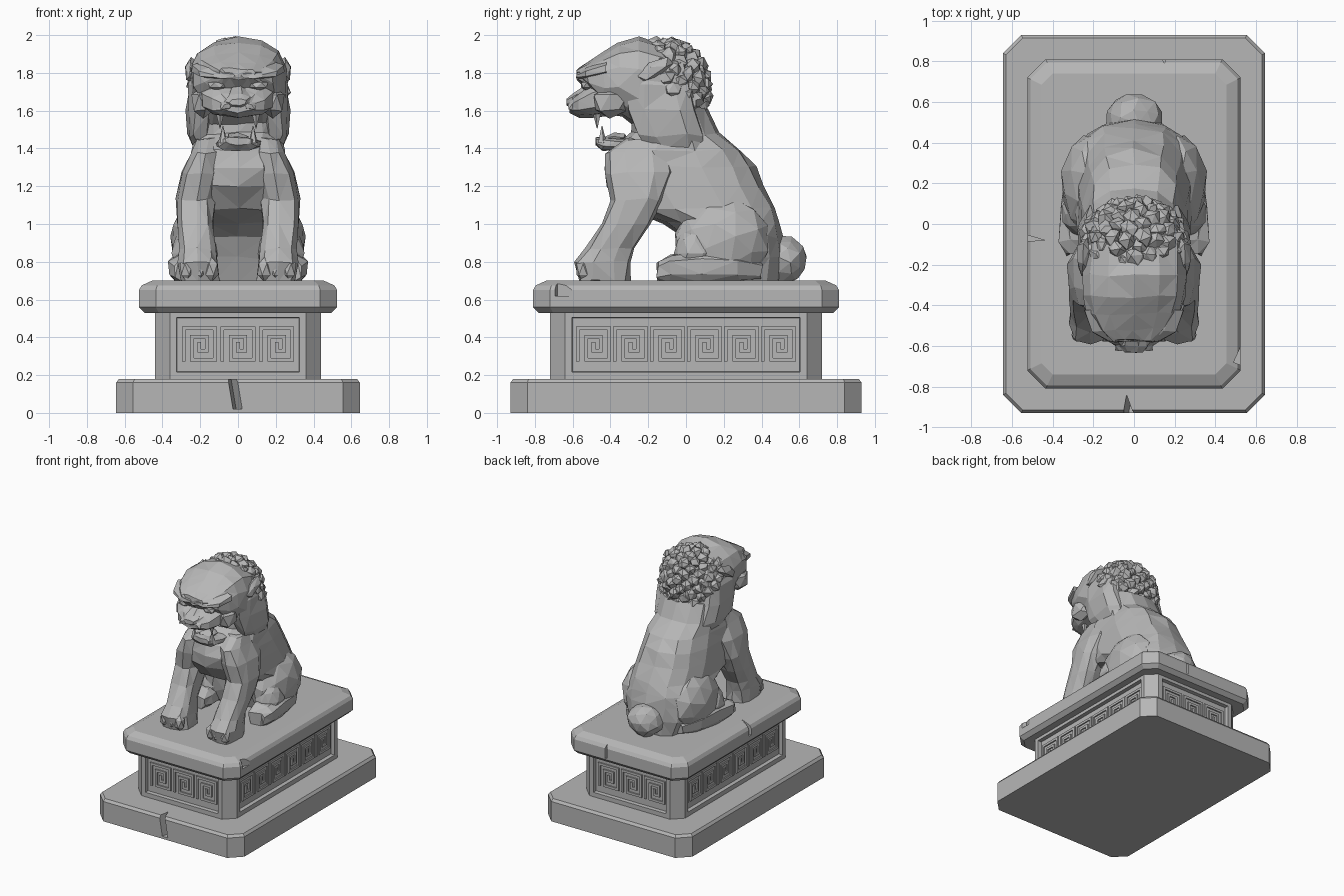
import bpy, bmesh, math, random
from mathutils import Vector, Matrix

random.seed(4)
if "Cube" in bpy.data.objects:
    bpy.data.objects.remove(bpy.data.objects["Cube"])

STONE = (0.47, 0.47, 0.47, 1)
stone = bpy.data.materials.new("grey stone")
stone.use_nodes = True
stone.diffuse_color = STONE
bsdf = stone.node_tree.nodes["Principled BSDF"]
bsdf.inputs["Base Color"].default_value = STONE
bsdf.inputs["Roughness"].default_value = 0.8


def finish(name, bm, mirror=False, jitter=0.0):
    for v in bm.verts:
        v.co += Vector([random.uniform(-jitter, jitter) for _ in range(3)])
    if jitter:
        bmesh.ops.triangulate(bm, faces=bm.faces[:])
    bmesh.ops.recalc_face_normals(bm, faces=bm.faces[:])
    mesh = bpy.data.meshes.new(name)
    bm.to_mesh(mesh)
    bm.free()
    mesh.materials.append(stone)
    ob = bpy.data.objects.new(name, mesh)
    bpy.context.scene.collection.objects.link(ob)
    if mirror:
        ob.modifiers.new("Mirror", 'MIRROR')
    return ob


def skin_rings(bm, rings):
    rings = [[bm.verts.new(p) for p in ring] for ring in rings]
    for a, b in zip(rings, rings[1:]):
        for i in range(len(a)):
            j = (i + 1) % len(a)
            bm.faces.new((a[i], a[j], b[j], b[i]))
    bm.faces.new(rings[0][::-1])
    bm.faces.new(rings[-1])


def loft(name, axis, sections, n=12, power=0.8, mirror=False, jitter=0.009):
    """Sections are (position on axis, centre x, half width, low, high)."""
    rings = []
    for t, cx, w, lo, hi in sections:
        ring = []
        for k in range(n):
            a = math.tau * (k + 0.5) / n
            c, s = (math.copysign(abs(f) ** power, f) for f in (math.cos(a), math.sin(a)))
            x, v = cx + w * c, (lo + hi) / 2 + (hi - lo) / 2 * s
            ring.append((x, v, t) if axis == 'z' else (x, t, v))
        rings.append(ring)
    bm = bmesh.new()
    skin_rings(bm, rings)
    return finish(name, bm, mirror, jitter)


def add_blob(bm, centre, radii, tilt=0.0, subdiv=1):
    m = Matrix.Translation(centre) @ Matrix.Rotation(tilt, 4, 'X') @ Matrix.Diagonal((*radii, 1))
    bmesh.ops.create_icosphere(bm, subdivisions=subdiv, radius=1, matrix=m)


def blob(name, centre, radii, tilt=0.0, subdiv=2, mirror=False, jitter=0.008):
    bm = bmesh.new()
    add_blob(bm, centre, radii, tilt, subdiv)
    return finish(name, bm, mirror, jitter)


def slab(name, hx, hy, chamfer, profile):
    """Chamfered rectangle lofted through (z, inset) pairs."""
    rings = []
    for z, inset in profile:
        x, y, c = hx - inset, hy - inset, chamfer - inset * 0.5
        rings.append([(x, -y + c, z), (x, y - c, z), (x - c, y, z), (c - x, y, z),
                      (-x, y - c, z), (-x, c - y, z), (c - x, -y, z), (x - c, -y, z)])
    bm = bmesh.new()
    skin_rings(bm, rings)
    return bm


def chip(ob, corners, z0, z1, lean=0.0):
    """Cut a wedge shaped crack out of a slab."""
    bm = bmesh.new()
    skin_rings(bm, [[(x, y, z0) for x, y in corners], [(x + lean, y, z1) for x, y in corners]])
    cutter = finish("crack_cutter", bm)
    cutter.hide_render = True
    mod = ob.modifiers.new("Crack", 'BOOLEAN')
    mod.object, mod.operation, mod.solver = cutter, 'DIFFERENCE', 'EXACT'
    graph = bpy.context.evaluated_depsgraph_get()
    ob.data = bpy.data.meshes.new_from_object(ob.evaluated_get(graph))
    ob.modifiers.clear()
    bpy.data.objects.remove(cutter)


# Pedestal slabs with a few cracks
base = finish("base_slab", slab("b", 0.645, 0.93, 0.09, [(0, 0), (0.16, 0), (0.18, 0.015)]))
chip(base, [(-0.03, -0.95), (0.03, -0.95), (-0.01, -0.84)], 0.02, 0.2, -0.03)
top = finish("top_slab", slab("t", 0.525, 0.81, 0.09,
                              [(0.53, 0.03), (0.56, 0), (0.65, 0), (0.675, 0.015), (0.7, 0.07)]))
chip(top, [(-0.54, -0.05), (-0.54, -0.085), (-0.44, -0.08)], 0.6, 0.72)
chip(top, [(0.13, 0.83), (0.165, 0.83), (0.15, 0.79)], 0.57, 0.72)
chip(top, [(0.54, -0.57), (0.54, -0.7), (0.49, -0.68)], 0.62, 0.72)

# Pedestal body with a sunken panel on each side
bm = slab("p", 0.44, 0.72, 0.08, [(0.18, 0), (0.54, 0)])
bm.normal_update()
bmesh.ops.recalc_face_normals(bm, faces=bm.faces[:])
panels = [f for f in bm.faces if max(abs(f.normal.x), abs(f.normal.y)) > 0.95]
bmesh.ops.inset_individual(bm, faces=panels, thickness=0.05, depth=0)
bmesh.ops.inset_individual(bm, faces=panels, thickness=0.004, depth=-0.03)
finish("pedestal_body", bm)

# Square spiral fretwork, one tile helper repeated on every side
SPIRAL = [(0, 0), (0, 6), (6, 6), (6, 0), (1.6, 0), (1.6, 4.4), (4.4, 4.4), (4.4, 1.7), (3, 1.7), (3, 3)]


def fret_tile(bm, place, centre, size=0.185):
    unit = size / 6.7
    for (u0, v0), (u1, v1) in zip(SPIRAL, SPIRAL[1:]):
        mid = Vector((centre + ((u0 + u1) / 2 - 3) * unit, 0, ((v0 + v1) / 2 - 3) * unit))
        dims = ((abs(u1 - u0) + 0.7) * unit, 0.03, (abs(v1 - v0) + 0.7) * unit, 1)
        bmesh.ops.create_cube(bm, size=1, matrix=place @ Matrix.Translation(mid) @ Matrix.Diagonal(dims))


bm = bmesh.new()
for side in range(4):
    reach, count, step = ((0.685, 3, 0.205), (0.405, 6, 0.196))[side % 2]
    place = Matrix.Rotation(side * math.pi / 2, 4, 'Z') @ Matrix.Translation((0, -reach, 0.365))
    for i in range(count):
        fret_tile(bm, place, (i - (count - 1) / 2) * step)
finish("fretwork", bm)

# Torso, from haunches up to the neck
loft("torso", 'z', [
    (0.70, 0, 0.22, 0.08, 0.50), (0.82, 0, 0.27, 0.03, 0.52), (0.93, 0, 0.29, -0.02, 0.51),
    (1.01, 0, 0.29, -0.12, 0.50), (1.08, 0, 0.28, -0.33, 0.475), (1.20, 0, 0.27, -0.42, 0.42),
    (1.30, 0, 0.26, -0.44, 0.37), (1.39, 0, 0.245, -0.41, 0.30), (1.48, 0, 0.24, -0.29, 0.18),
    (1.62, 0, 0.23, -0.29, 0.11)], n=14)
blob("tail", (0, 0.51, 0.81), (0.14, 0.13, 0.13), -0.4)

# Legs and paws
loft("foreleg", 'z', [
    (0.70, 0.205, 0.11, -0.57, -0.30), (0.80, 0.21, 0.11, -0.59, -0.29),
    (0.87, 0.215, 0.095, -0.53, -0.27), (1.0, 0.225, 0.10, -0.45, -0.19),
    (1.13, 0.225, 0.105, -0.40, -0.12), (1.27, 0.20, 0.105, -0.43, -0.06),
    (1.38, 0.165, 0.085, -0.42, -0.08), (1.45, 0.16, 0.06, -0.32, -0.12)], n=10, mirror=True)
blob("thigh", (0.21, 0.19, 0.9), (0.15, 0.26, 0.24), 0.35, mirror=True)
blob("knee", (0.25, 0.05, 0.85), (0.1, 0.12, 0.13), mirror=True)
loft("hind_foot", 'y', [
    (-0.15, 0.265, 0.08, 0.70, 0.80), (-0.08, 0.27, 0.10, 0.69, 0.835),
    (0.08, 0.27, 0.10, 0.69, 0.86), (0.28, 0.25, 0.09, 0.69, 0.85), (0.4, 0.2, 0.05, 0.7, 0.8)],
    n=8, power=0.65, mirror=True)

# Toes split the front of each paw
bm = bmesh.new()
for x in (0.14, 0.205, 0.27):
    add_blob(bm, (x, -0.545, 0.76), (0.042, 0.04, 0.065))
finish("fore_toes", bm, mirror=True)

# Skull and muzzle
loft("skull", 'y', [
    (-0.575, 0, 0.10, 1.77, 1.825), (-0.52, 0, 0.18, 1.70, 1.86), (-0.44, 0, 0.235, 1.62, 1.91),
    (-0.36, 0, 0.25, 1.59, 1.96), (-0.25, 0, 0.255, 1.50, 1.985), (-0.1, 0, 0.25, 1.48, 1.95),
    (0.05, 0, 0.2, 1.5, 1.85)], n=14)
loft("muzzle", 'y', [
    (-0.615, 0, 0.07, 1.59, 1.65), (-0.57, 0, 0.14, 1.565, 1.70), (-0.5, 0, 0.19, 1.56, 1.75),
    (-0.38, 0, 0.215, 1.58, 1.78), (-0.28, 0, 0.21, 1.56, 1.76)], n=10, jitter=0.006)
loft("nose", 'y', [
    (-0.632, 0, 0.045, 1.625, 1.665), (-0.6, 0, 0.07, 1.61, 1.69), (-0.54, 0, 0.05, 1.63, 1.73)],
    n=7, jitter=0.003)
blob("cheek", (0.19, -0.4, 1.64), (0.07, 0.1, 0.09), subdiv=1, mirror=True)
blob("nostril_wing", (0.06, -0.6, 1.625), (0.035, 0.03, 0.03), subdiv=1, mirror=True)
blob("eye", (0.11, -0.525, 1.735), (0.055, 0.035, 0.03), subdiv=1, mirror=True, jitter=0)
loft("brow", 'y', [
    (-0.578, 0.07, 0.06, 1.765, 1.80), (-0.53, 0.12, 0.09, 1.765, 1.83), (-0.42, 0.17, 0.08, 1.79, 1.86)],
    n=7, mirror=True, jitter=0.005)

# Open lower jaw with tongue, and fangs
loft("lower_jaw", 'y', [
    (-0.475, 0, 0.07, 1.42, 1.46), (-0.44, 0, 0.105, 1.385, 1.465), (-0.36, 0, 0.12, 1.39, 1.45),
    (-0.26, 0, 0.13, 1.39, 1.46)], n=10, jitter=0.005)
blob("tongue", (0, -0.38, 1.455), (0.07, 0.08, 0.025), 0.2, subdiv=1)
bm = bmesh.new()
for x, y, z, flip in ((0.095, -0.47, 1.55, math.pi), (0.08, -0.445, 1.475, 0)):
    m = Matrix.Translation((x, y, z)) @ Matrix.Rotation(flip, 4, 'X')
    bmesh.ops.create_cone(bm, segments=5, radius1=0.025, radius2=0.002, depth=0.09, cap_ends=True, matrix=m)
finish("fangs", bm, mirror=True)

# Ears and side locks of the mane
blob("ear", (0.245, -0.17, 1.82), (0.04, 0.115, 0.05), 0.55, subdiv=1, mirror=True)
loft("side_mane", 'z', [
    (1.38, 0.16, 0.07, -0.2, 0.1), (1.47, 0.19, 0.075, -0.26, 0.1), (1.6, 0.2, 0.075, -0.32, 0.06),
    (1.74, 0.2, 0.07, -0.32, 0.02), (1.85, 0.17, 0.06, -0.26, 0.0)], n=8, mirror=True, jitter=0.012)

# Curly mane spread evenly over the crown and nape
bm = bmesh.new()
COUNT = 150
for i in range(COUNT):
    h = 1 - 2 * (i + 0.5) / COUNT
    a, r = i * math.pi * (3 - math.sqrt(5)), math.sqrt(1 - h * h)
    d = Vector((r * math.cos(a), r * math.sin(a), h))
    if d.y * 0.85 + d.z * 0.55 > 0.1 and h > -0.85:
        size = random.uniform(0.042, 0.054)
        centre = (0.235 * d.x, -0.11 + 0.21 * d.y, 1.715 + 0.235 * d.z)
        add_blob(bm, centre, (size, size, size), random.uniform(0, 3))
finish("mane_curls", bm, jitter=0.008)
